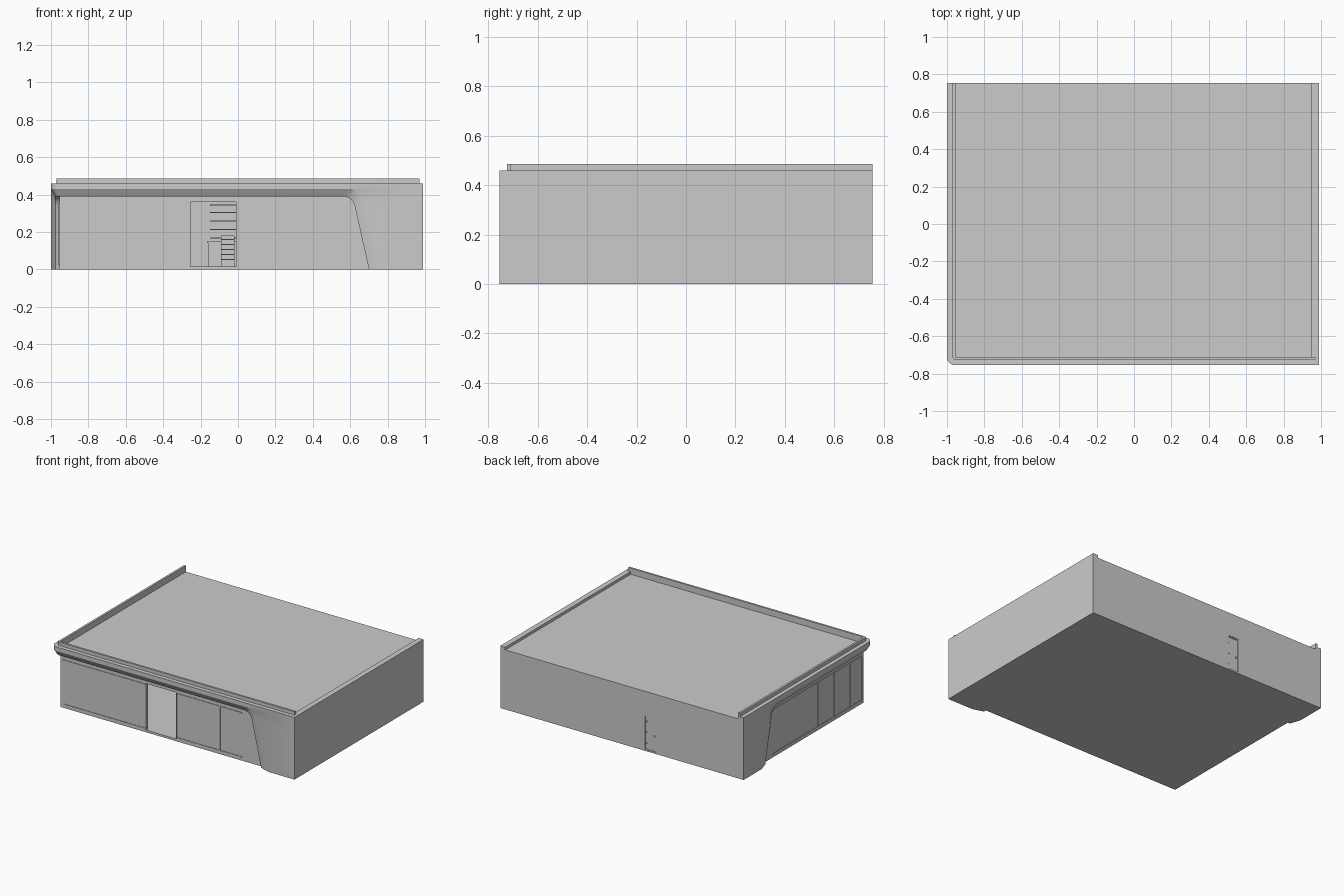
import bpy, math

if "Cube" in bpy.data.objects:
    bpy.data.objects.remove(bpy.data.objects["Cube"])

X0, X1, Y0, Y1 = -1.0, 0.99, -0.755, 0.755
IN = 0.045                       # depth from the outer fascia to the glazed wall
GX, GY = X0 + IN, Y0 + IN        # glazed wall planes


def mesh_object(name, verts, faces, smooth=False):
    me = bpy.data.meshes.new(name)
    me.from_pydata(verts, [], faces)
    me.update()
    ob = bpy.data.objects.new(name, me)
    bpy.context.collection.objects.link(ob)
    bpy.ops.object.select_all(action='DESELECT')
    bpy.context.view_layer.objects.active = ob
    ob.select_set(True)
    bpy.ops.object.mode_set(mode='EDIT')
    bpy.ops.mesh.select_all(action='SELECT')
    bpy.ops.mesh.normals_make_consistent(inside=False)
    bpy.ops.object.mode_set(mode='OBJECT')
    if smooth:
        bpy.ops.object.shade_smooth_by_angle(angle=math.radians(25))
    return ob


def box(name, x0, x1, y0, y1, z0, z1):
    v = [(x, y, z) for x in (x0, x1) for y in (y0, y1) for z in (z0, z1)]
    f = [(0, 1, 3, 2), (4, 6, 7, 5), (0, 4, 5, 1), (2, 3, 7, 6), (0, 2, 6, 4), (1, 5, 7, 3)]
    return mesh_object(name, v, f)


def loft(name, rings):
    n = len(rings[0])
    v = [p for r in rings for p in r]
    f = [(i * n + j, i * n + (j + 1) % n, (i + 1) * n + (j + 1) % n, (i + 1) * n + j)
         for i in range(len(rings) - 1) for j in range(n)]
    f += [tuple(range(n)), tuple(range(len(v) - n, len(v)))]
    return mesh_object(name, v, f, True)


# Facade coordinates (distance along, depth, height) to world
def front(u, d, z):
    return (u, Y0 + d, z)


def left(u, d, z):
    return (X0 + d, u - (X1 - Y1), z)


def corner(a):
    return lambda u, d, z: (GX - (IN - d) * math.sin(a), GY - (IN - d) * math.cos(a), z)


corners = [corner(math.radians(90 * i / 8)) for i in range(9)]


def bezier(a, b, c, t):
    return tuple((1 - t) ** 2 * p + 2 * t * (1 - t) * q + t * t * r for p, q, r in zip(a, b, c))


# Fascia: end panel, splayed curved reveal and cornice, wrapping the front-left corner
half = [((X1, 0), (0.78, 0), (0.70, 0))]
for i in range(13):
    t = i / 12
    B = bezier((0.675, 0.36), (0.657, 0.43), (0.595, 0.43), t)
    C = bezier((0.625, 0.335), (0.612, 0.39), (0.555, 0.39), t)
    E = (X1, B[1]) if i < 6 else (X1, 0.46) if i == 6 else (B[0], 0.46)
    half.append((E, B, C))


def section(f, E, B, C):
    return [f(*p) for p in ((E[0], IN, E[1]), (E[0], 0, E[1]), (B[0], 0, B[1]),
                            (C[0], 0.025, C[1]), (C[0], IN, C[1]))]


straight = ((0, 0.46), (0, 0.43), (0, 0.39))
rings = [section(front, *h) for h in half]
rings += [section(c, *straight) for c in corners]
rings += [section(left, *h) for h in reversed(half)]
loft("fascia_surround", rings)


# Parapet upstand above the fascia
def rail(f, u):
    return [f(u, d, z) for d, z in ((0.03, 0.44), (0.03, 0.485), (IN, 0.485), (IN, 0.44))]


loft("parapet", [rail(front, 0.97)] + [rail(c, 0) for c in corners] + [rail(left, X1)])

# Shell: floor, roof and side walls
T = 0.02
box("floor", GX, X1, GY, Y1, 0, 0.012)
box("roof", GX, 0.95, GY, Y1, 0.42, 0.44)
box("right_wall", 0.95, X1, GY, Y1, 0, 0.46)
box("left_wall", GX, GX + T, GY, Y1, 0, 0.43)

# Front wall around the entrance opening
EX0, EX1 = -0.255, -0.01
box("front_wall_left", GX, EX0, GY, GY + T, 0, 0.43)
box("front_wall_right", EX1, 0.96, GY, GY + T, 0, 0.43)
box("entrance_header", EX0, EX1, GY, GY + T, 0.36, 0.43)
box("entrance_sill", EX0, EX1, GY, GY + T, 0, 0.016)

# Back wall with recessed service door
DX0, DX1, DZ = -0.285, -0.185, 0.265
box("back_wall_left", GX, DX0, Y1 - T, Y1, 0, 0.43)
box("back_wall_right", DX1, 0.96, Y1 - T, Y1, 0, 0.43)
box("back_wall_header", DX0, DX1, Y1 - T, Y1, DZ, 0.43)
box("service_door", DX0 + 0.008, DX1 - 0.008, Y1 - 0.016, Y1 - 0.008, 0.005, DZ - 0.008)
for i, (a, b) in enumerate(((DX0, DX0 + 0.008), (DX1 - 0.008, DX1))):
    box(f"door_jamb_{i}", a, b, Y1 - T, Y1 - 0.002, 0, DZ)
box("door_head", DX0, DX1, Y1 - T, Y1 - 0.002, DZ - 0.008, DZ)
for i, z in enumerate((0.05, 0.13, 0.21)):
    box(f"door_hinge_{i}", DX1 - 0.018, DX1 - 0.01, Y1 - 0.01, Y1 - 0.003, z, z + 0.012)
box("door_handle", DX0 + 0.016, DX0 + 0.024, Y1 - 0.01, Y1 - 0.002, 0.115, 0.13)

# Glazing trims: front rails and mullions
G = 0.004
for i, (a, b) in enumerate(((-0.935, -0.712), (-0.708, -0.487), (-0.483, EX0),
                            (0, 0.165), (0.17, 0.348), (0.352, 0.53))):
    for part, z in (("top", 0.348), ("bottom", 0.022)):
        box(f"front_{part}_rail_{i}", a, b, GY - G, GY, z, z + 0.008)
for i, x in enumerate((-0.935, -0.008, 0.165, 0.348)):
    box(f"front_mullion_{i}", x, x + 0.006, GY - G, GY, 0.022, 0.356)

# Glazing trims: left side
for part, z in (("top", 0.348), ("bottom", 0.022)):
    box(f"side_{part}_rail", GX - G, GX, -0.69, 0.35, z, z + 0.008)
for i, y in enumerate((-0.69, -0.56, -0.37, -0.18)):
    box(f"side_mullion_{i}", GX - G, GX, y, y + 0.006, 0.022, 0.356)

# Interior: wall shelves, counter and till seen through the entrance
for i, z in enumerate((0.165, 0.21, 0.255, 0.30, 0.34)):
    box(f"wall_shelf_{i}", -0.15, 0.15, 0.66, Y1 - T, z, z + 0.006)
box("counter", -0.16, 0.15, 0.40, 0.48, 0.012, 0.14)
box("counter_top", -0.165, 0.155, 0.395, 0.485, 0.14, 0.15)
box("rack_back", -0.09, -0.02, 0.30, 0.306, 0.012, 0.18)
for i in range(5):
    z = 0.05 + i * 0.027
    box(f"rack_shelf_{i}", -0.09, -0.02, 0.25, 0.30, z, z + 0.005)
